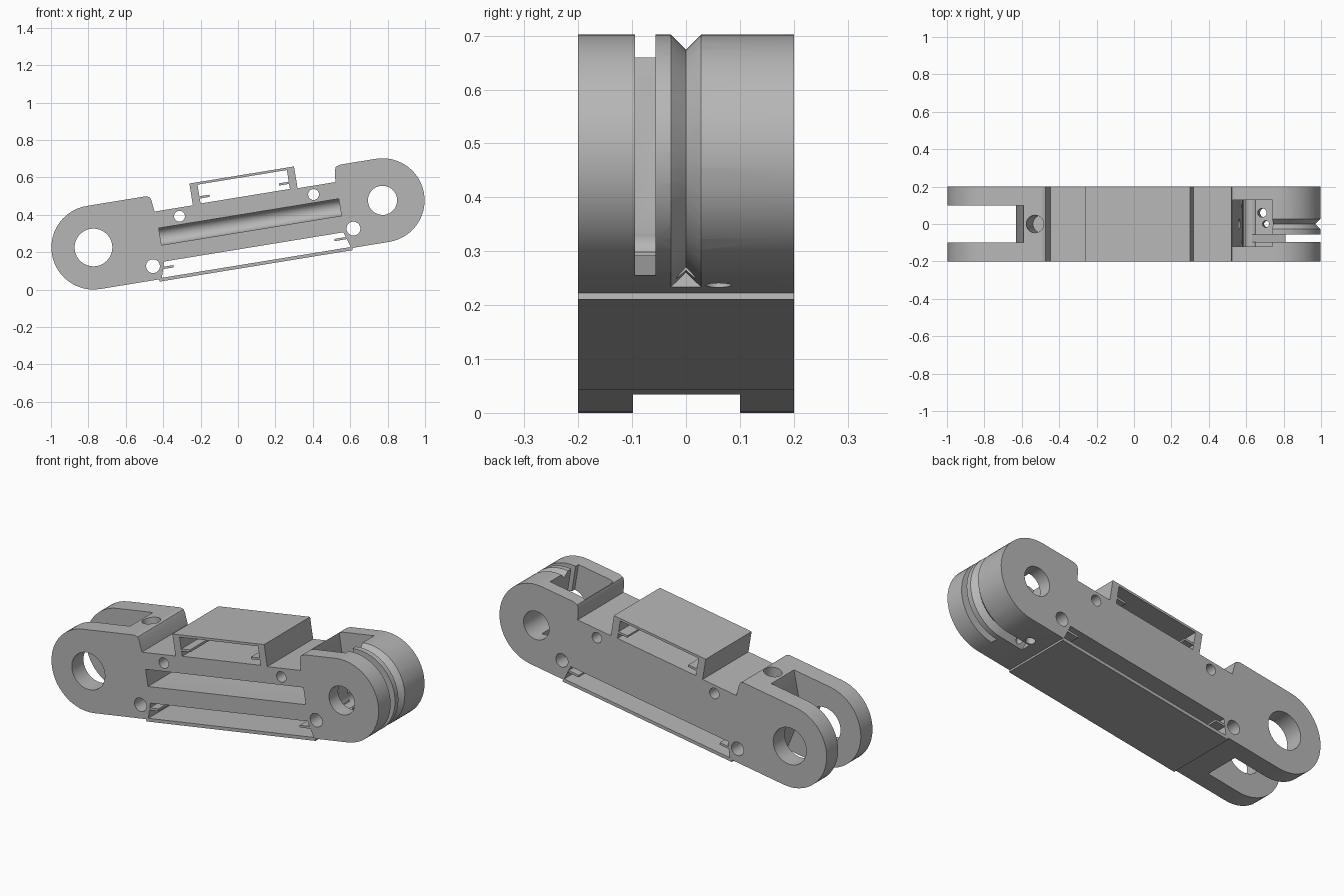
import bpy, bmesh, math
from mathutils import Vector

cube = bpy.data.objects.get("Cube")
if cube:
    bpy.data.objects.remove(cube, do_unlink=True)

TILT = math.radians(9.26)
LIFT = 0.351
HALF = 0.2       # half width
R = 0.225        # end radius
PIVOT = 0.783    # pivot distance from the middle

grey = bpy.data.materials.new("plain_grey")
grey.use_nodes = True
colour = (0.47, 0.47, 0.47, 1)
grey.diffuse_color = colour
grey.node_tree.nodes["Principled BSDF"].inputs["Base Color"].default_value = colour


def make_object(name, bm):
    bmesh.ops.recalc_face_normals(bm, faces=bm.faces)
    mesh = bpy.data.meshes.new(name)
    bm.to_mesh(mesh)
    bm.free()
    mesh.materials.append(grey)
    obj = bpy.data.objects.new(name, mesh)
    bpy.context.collection.objects.link(obj)
    return obj


def prism(name, points, start, end, axis="y"):
    """Extrude a flat outline along one axis."""
    place = {"y": lambda a, b, t: (a, t, b),
             "x": lambda a, b, t: (t, a, b),
             "z": lambda a, b, t: (a, b, t)}[axis]
    bm = bmesh.new()
    lower = [bm.verts.new(place(a, b, start)) for a, b in points]
    upper = [bm.verts.new(place(a, b, end)) for a, b in points]
    bm.faces.new(lower)
    bm.faces.new(upper)
    n = len(points)
    for i in range(n):
        j = (i + 1) % n
        bm.faces.new((lower[i], lower[j], upper[j], upper[i]))
    return make_object(name, bm)


def arc(cx, cy, r, first, last, steps):
    angles = [math.radians(first + (last - first) * i / steps) for i in range(steps + 1)]
    return [(cx + r * math.cos(t), cy + r * math.sin(t)) for t in angles]


def circle(cx, cy, r, steps=40):
    return arc(cx, cy, r, 0, 360, steps)[:-1]


def rect(a0, a1, b0, b1):
    return [(a0, b0), (a1, b0), (a1, b1), (a0, b1)]


def cut(target, cutter):
    cutter.hide_render = True
    mod = target.modifiers.new("cut", "BOOLEAN")
    mod.operation = "DIFFERENCE"
    mod.solver = "EXACT"
    mod.object = cutter
    bpy.context.view_layer.update()
    graph = bpy.context.evaluated_depsgraph_get()
    mesh = bpy.data.meshes.new_from_object(target.evaluated_get(graph))
    target.modifiers.clear()
    target.data = mesh
    bpy.data.objects.remove(cutter, do_unlink=True)


# Arm outline: rounded ends, stepped top with raised box, bottom cover
outline = arc(PIVOT, 0, R, -90, 90, 24)
outline += [(0.59, R), (0.566, 0.218), (0.557, 0.2), (0.55, 0.137)]
outline += [(0.345, 0.137), (0.345, 0.255), (-0.222, 0.255), (-0.222, 0.137)]
outline += [(-0.43, 0.137), (-0.437, 0.2), (-0.443, 0.217), (-0.46, R)]
outline += arc(-PIVOT, 0, R, 90, 270, 24)
outline += [(-0.463, -R), (-0.463, -0.237), (0.582, -0.237), (0.582, -R)]
arm = prism("arm_body", outline, -HALF, HALF)

# Through openings under the raised box and above the bottom cover
FAR = 0.3
cut(arm, prism("box_opening", rect(-0.18, 0.304, 0.14, 0.242), -FAR, FAR))
cut(arm, prism("cover_opening", [(-0.422, -0.135), (0.549, -0.135), (0.575, -0.219),
                                 (-0.448, -0.219)], -FAR, FAR))

# Pivot bores and pin holes
for u, w, r in ((-PIVOT, 0, 0.101), (PIVOT, 0, 0.078), (-0.485, -0.15, 0.037),
                (0.605, -0.124, 0.037), (-0.302, 0.091, 0.029), (0.424, 0.09, 0.029)):
    cut(arm, prism("pin_hole", circle(u, w, r), -FAR, FAR))

# Long round-bottomed channel in the front face
channel = [(-FAR, -0.046)] + arc(0, 0, 0.046, -90, 90, 16) + [(-FAR, 0.046)]
cut(arm, prism("channel", channel, -0.422, 0.553, "x"))

# Fork slot at the low end, with a blunt ridge on its end wall
fork = [(-1.1, -0.3), (-0.585, -0.3), (-0.59, -R), (-0.635, -0.03), (-0.635, 0.03),
        (-0.561, R), (-0.555, 0.3), (-1.1, 0.3)]
cut(arm, prism("fork_slot", fork, -0.098, 0.1))
cut(arm, prism("fork_screw_hole", circle(-0.5, 0, 0.047), 0.0, 0.3, "z"))

# Deep pocket in the high end, with the holes leaving it
cut(arm, prism("pocket", rect(0.57, 0.786, -0.12, 0.128), -0.147, 0.3, "z"))
cut(arm, prism("cord_hole", circle(0, 0, 0.028, 20), 0.53, 0.6, "x"))
cut(arm, prism("floor_hole_side", circle(0.67, 0.06, 0.024, 20), -0.3, -0.1, "z"))
cut(arm, prism("floor_hole_middle", circle(0.69, 0, 0.018, 20), -0.3, -0.1, "z"))

# Narrow slot through the rounded end
side_slot = [(0.575, -0.145), (0.79, -0.227), (0.8, -0.3), (1.1, -0.3), (1.1, 0.3), (0.575, 0.3)]
cut(arm, prism("side_slot", side_slot, -0.095, -0.057))

# V groove swept around the rounded end
path = [((0.65, 0), (0, -1))]
path += [((PIVOT, 0), d) for d in arc(0, 0, 1, -90, 90, 24)]
path += [((0.75, 0), (0, 1))]
bm = bmesh.new()
rings = []
for centre, direction in path:
    c = Vector((centre[0], 0, 0))
    d = Vector((direction[0], 0, direction[1]))
    rings.append([bm.verts.new(c + d * (R + out) + Vector((0, y, 0)))
                  for out, y in ((0.003, -0.031), (-0.028, 0), (0.003, 0.031))])
for a, b in zip(rings, rings[1:]):
    for i in range(3):
        j = (i + 1) % 3
        bm.faces.new((a[i], a[j], b[j], b[i]))
bm.faces.new(rings[0])
bm.faces.new(rings[-1])
cut(arm, make_object("v_groove", bm))

# Small retaining ledges inside the openings
parts = [arm]
for name, u0, u1, w in (("box_ledge_low", -0.19, -0.126, 0.173),
                        ("box_ledge_high", 0.25, 0.315, 0.173),
                        ("cover_ledge_low", -0.445, -0.377, -0.168),
                        ("cover_ledge_high", 0.495, 0.57, -0.168)):
    parts.append(prism(name, rect(u0, u1, w - 0.006, w + 0.006), -HALF + 0.001, HALF - 0.001))

# Tilt everything into place and smooth the round surfaces
for obj in parts:
    obj.rotation_euler = (0, -TILT, 0)
    obj.location.z = LIFT
bpy.ops.object.select_all(action="DESELECT")
arm.select_set(True)
bpy.context.view_layer.objects.active = arm
bpy.ops.object.shade_smooth_by_angle(angle=math.radians(25))
